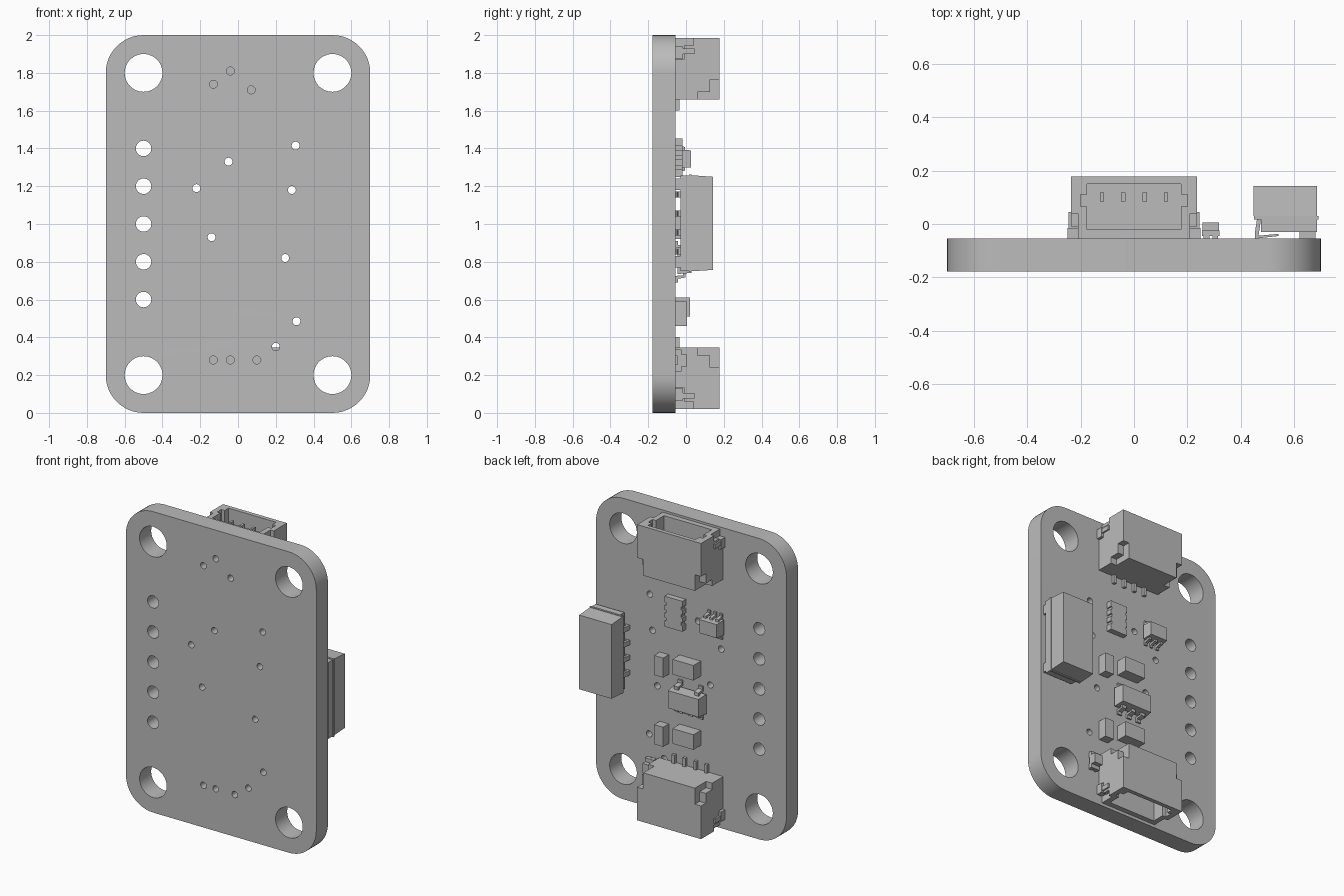
import bpy, bmesh, math
from mathutils import Vector

if "Cube" in bpy.data.objects:
    bpy.data.objects.remove(bpy.data.objects["Cube"])

grey = bpy.data.materials.new("plain grey")
grey.use_nodes = True
tone = (0.5, 0.5, 0.5, 1)
grey.diffuse_color = tone
grey.node_tree.nodes["Principled BSDF"].inputs["Base Color"].default_value = tone
FACE = -0.055  # rear face of the board, where parts are mounted


def make(name, mesh):
    ob = bpy.data.objects.new(name, mesh)
    bpy.context.scene.collection.objects.link(ob)
    mesh.materials.clear()
    mesh.materials.append(grey)
    return ob


def boxes(name, ranges):
    """One object from (x0, x1, y0, y1, z0, z1) blocks."""
    bm = bmesh.new()
    for r in ranges:
        lo, hi = Vector(r[0::2]), Vector(r[1::2])
        for v in bmesh.ops.create_cube(bm, size=1)["verts"]:
            v.co = Vector(((lo[i] + hi[i]) / 2 + v.co[i] * (hi[i] - lo[i]) for i in range(3)))
    mesh = bpy.data.meshes.new(name)
    bm.to_mesh(mesh)
    bm.free()
    return make(name, mesh)


def bake(ob):
    """Replace an object by its evaluated mesh."""
    deps = bpy.context.evaluated_depsgraph_get()
    mesh = bpy.data.meshes.new_from_object(ob.evaluated_get(deps))
    matrix, name = ob.matrix_world.copy(), ob.name
    bpy.data.objects.remove(ob)
    mesh.transform(matrix)
    return make(name, mesh)


def cut(ob, ranges):
    cutter = boxes("cutter", ranges)
    cutter.hide_render = True
    mod = ob.modifiers.new("cut", "BOOLEAN")
    mod.operation, mod.object, mod.solver = "DIFFERENCE", cutter, "EXACT"
    mod.use_self = True
    bpy.context.view_layer.update()
    ob = bake(ob)
    bpy.data.objects.remove(cutter)
    return ob


def profile(name, outline, axis, a, b):
    """Extrude a closed outline along x (outline in y, z) or z (outline in x, y)."""
    bm = bmesh.new()
    place = (lambda p, t: (t, *p)) if axis == "x" else (lambda p, t: (*p, t))
    f = bm.faces.new([bm.verts.new(place(p, a)) for p in outline])
    new = bmesh.ops.extrude_face_region(bm, geom=[f])["geom"]
    step = Vector(place((0, 0), b - a))
    bmesh.ops.translate(bm, vec=step, verts=[v for v in new if isinstance(v, bmesh.types.BMVert)])
    bmesh.ops.recalc_face_normals(bm, faces=bm.faces)
    mesh = bpy.data.meshes.new(name)
    bm.to_mesh(mesh)
    bm.free()
    return make(name, mesh)


# Board: rounded outline with mounting holes, header holes and vias
curve = bpy.data.curves.new("board", "CURVE")
curve.dimensions, curve.fill_mode, curve.extrude = "2D", "BOTH", 0.0613


def loop(points):
    s = curve.splines.new("POLY")
    s.points.add(len(points) - 1)
    for p, (x, z) in zip(s.points, points):
        p.co = (x, z, 0, 1)
    s.use_cyclic_u = True


def circle(x, z, r, n):
    loop([(x + r * math.cos(math.tau * i / n), z + r * math.sin(math.tau * i / n)) for i in range(n)])


outline = []
for q, (x, z) in enumerate([(0.5, 1.8), (-0.5, 1.8), (-0.5, 0.2), (0.5, 0.2)]):
    for i in range(13):
        t = math.pi / 2 * (q + i / 12)
        outline.append((x + 0.2 * math.cos(t), z + 0.2 * math.sin(t)))
    circle(x, z, 0.1, 48)
loop(outline)
for i in range(5):
    circle(-0.5, 0.6 + 0.2 * i, 0.041, 32)
vias = [(-0.04, 1.81), (-0.13, 1.74), (0.07, 1.71), (0.305, 1.415), (-0.05, 1.33),
        (0.285, 1.18), (-0.22, 1.19), (-0.14, 0.93), (0.25, 0.82), (0.31, 0.485),
        (0.2, 0.35), (-0.13, 0.28), (-0.04, 0.28), (0.1, 0.28)]
for x, z in vias:
    circle(x, z, 0.021, 20)
board = bpy.data.objects.new("board", curve)
bpy.context.scene.collection.objects.link(board)
board.rotation_euler.x = math.pi / 2
board.location.y = FACE - 0.0613
bpy.context.view_layer.update()
board = bake(board)
board.select_set(True)
bpy.context.view_layer.objects.active = board
bpy.ops.object.shade_smooth_by_angle(angle=math.radians(35))


# End connectors: the lower one mirrors the upper one
def end_connector(label, flip):
    def place(*r):
        return (*r[:4], 2.005 - r[5], 2.005 - r[4]) if flip else r

    def sides(x0, x1, *rest):
        return [place(x0, x1, *rest), place(-x1, -x0, *rest)]

    body = boxes(label + "_connector", [place(-0.235, 0.235, FACE, 0.178, 1.658, 1.985)])
    cuts = [place(-0.175, 0.175, -0.02, 0.15, 1.72, 2.1)]
    cuts += sides(0.17, 0.2, 0.065, 0.11, 1.72, 2.1)
    cuts += sides(0.19, 0.3, 0.06, 0.13, 1.6, 1.70)
    cuts += sides(0.19, 0.3, 0.128, 0.3, 1.6, 1.765)
    cuts += sides(0.21, 0.3, -0.1, 0.04, 1.945, 2.1)
    cuts += sides(0.21, 0.3, -0.1, -0.01, 1.87, 2.0)
    cut(body, cuts)
    tabs = sides(0.205, 0.248, FACE, -0.015, 1.875, 1.94) + sides(0.205, 0.245, -0.015, 0.045, 1.9, 1.93)
    boxes(label + "_solder_tabs", tabs)
    pins = []
    for i in range(4):
        x = -0.12 + 0.08 * i
        pins.append(place(x - 0.008, x + 0.008, 0.085, 0.118, 1.70, 1.93))
        pins.append(place(x - 0.01, x + 0.01, FACE, -0.035, 1.602, 1.67))
    boxes(label + "_connector_pins", pins)


end_connector("upper", False)
end_connector("lower", True)

# Side connector with a tapered shell, base and row of bent contacts
profile("side_connector_shell", [(0.03, 0.75), (0.143, 0.757), (0.143, 1.25), (0.03, 1.258)], "x", 0.447, 0.685)
boxes("side_connector_lip", [(0.45, 0.69, 0.016, 0.03, 0.745, 1.262)])
boxes("side_connector_base", [(0.475, 0.685, -0.03, 0.016, 0.75, 1.258)])
boxes("side_connector_feet", [(0.62, 0.68, FACE, -0.03, z, z + 0.06) for z in (0.77, 1.18)])
bent = [(0.452, FACE), (0.54, -0.045), (0.54, -0.037), (0.466, -0.044),
        (0.475, 0.016), (0.46, 0.016), (0.452, -0.035)]
for i in range(4):
    z = 0.855 + 0.1 * i
    profile("side_connector_contact", bent, "z", z - 0.016, z + 0.016)

# Resistor array with scalloped long edges
array = boxes("resistor_array", [(0.04, 0.17, FACE, -0.018, 1.25, 1.452)])
cut(array, [(x - 0.01, x + 0.01, -0.1, 0.1, z - 0.01, z + 0.01)
            for x in (0.04, 0.17) for z in (1.3, 1.351, 1.402)])


# Chips: tapered body with stepped leads above and below
def chip(name, x, z, w, h, top, reach, upper, lower, lead):
    body = boxes(name + "_body", [(x - w / 2, x + w / 2, -0.045, top, z - h / 2, z + h / 2)])
    for v in body.data.vertices:
        if v.co.y > 0:
            v.co.x = x + (v.co.x - x) * 0.95
            v.co.z = z + (v.co.z - z) * 0.9
    mid = (FACE + top) / 2 + 0.01
    for side, spots in ((1, upper), (-1, lower)):
        edge, end = z + side * (h / 2 - 0.01), z + side * reach
        knee = (edge + end) / 2
        path = [(mid, edge), (mid, knee), (FACE + 0.012, knee + side * 0.008), (FACE + 0.012, end),
                (FACE, end), (FACE, knee - side * 0.008), (mid - 0.014, knee - side * 0.01), (mid - 0.014, edge)]
        for s in spots:
            profile(name + "_lead", path, "x", x + s - lead / 2, x + s + lead / 2)


chip("sensor_chip", -0.18, 1.345, 0.135, 0.1, 0.026, 0.085, (-0.045, 0, 0.045), (-0.045, 0, 0.045), 0.02)
chip("regulator_chip", 0.0, 0.8, 0.235, 0.13, 0.03, 0.11, (-0.075, 0.075), (-0.075, 0, 0.075), 0.032)

# Small block components in two matching pairs
for label, z in (("upper", 0.985), ("lower", 0.525)):
    boxes(label + "_small_resistor", [(0.165, 0.232, FACE, 0.004, z - 0.065, z + 0.065)])
    boxes(label + "_capacitor", [(-0.07, 0.085, FACE, 0.022, z - 0.015, z + 0.085)])

# Indicator lamp on a stepped base
boxes("lamp_base", [(0.255, 0.32, -0.045, -0.025, 0.22, 0.335)])
boxes("lamp_lens", [(0.257, 0.318, -0.025, 0.005, 0.245, 0.31)])
boxes("lamp_pads", [(x, x + 0.022, FACE, -0.04, z, z + 0.035)
                    for x in (0.26, 0.293) for z in (0.22, 0.3)])
